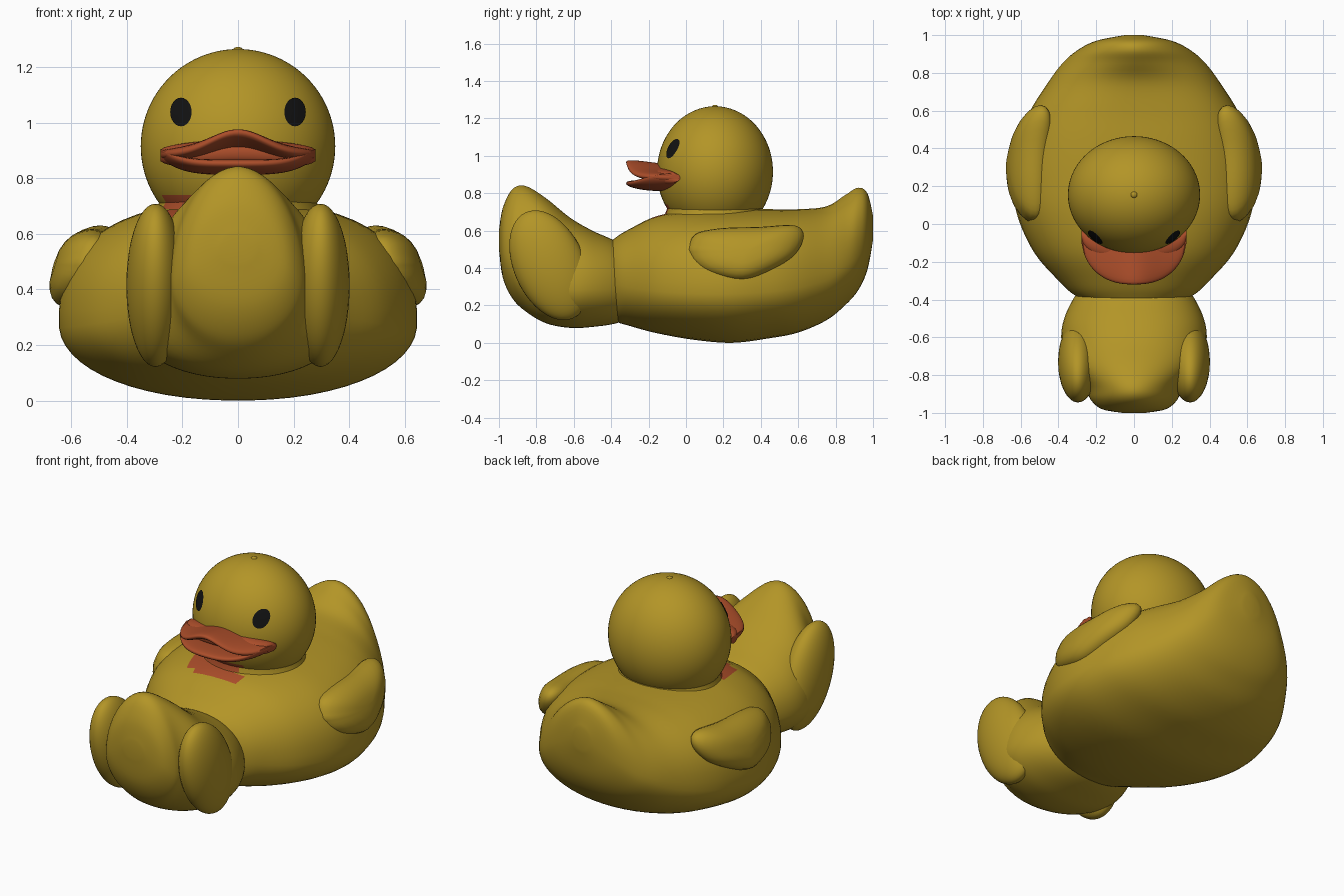
import bpy, bmesh, math
from mathutils import Matrix, Vector

if "Cube" in bpy.data.objects:
    bpy.data.objects.remove(bpy.data.objects["Cube"])


def material(name, rgb):
    m = bpy.data.materials.new(name)
    m.diffuse_color = (*rgb, 1)
    m.use_nodes = True
    m.node_tree.nodes["Principled BSDF"].inputs["Base Color"].default_value = m.diffuse_color
    return m


YELLOW = material("yellow", (0.45, 0.30, 0.02))
ORANGE = material("orange", (0.41, 0.075, 0.023))
BLACK = material("black", (0.006, 0.006, 0.006))


def finish(name, bm, mat, angle=60):
    bmesh.ops.recalc_face_normals(bm, faces=bm.faces)
    me = bpy.data.meshes.new(name)
    bm.to_mesh(me)
    bm.free()
    me.materials.append(mat)
    ob = bpy.data.objects.new(name, me)
    bpy.context.collection.objects.link(ob)
    bpy.ops.object.select_all(action='DESELECT')
    bpy.context.view_layer.objects.active = ob
    ob.select_set(True)
    bpy.ops.object.shade_smooth_by_angle(angle=math.radians(angle))
    return ob


def loft(name, rings, mat):
    """Skin a list of closed rings and cap both ends."""
    bm = bmesh.new()
    vs = [[bm.verts.new(p) for p in r] for r in rings]
    n = len(vs[0])
    for a, b in zip(vs, vs[1:]):
        for i in range(n):
            j = (i + 1) % n
            bm.faces.new((a[i], a[j], b[j], b[i]))
    for r in (vs[0], vs[-1]):
        bm.faces.new(r)
    return finish(name, bm, mat)


def spline(rows, steps=5):
    """Catmull-Rom interpolation through rows of numbers."""
    out = []
    for i in range(len(rows) - 1):
        p = [rows[max(0, min(len(rows) - 1, i + k))] for k in (-1, 0, 1, 2)]
        for s in range(steps):
            t = s / steps
            out.append([0.5 * (2 * b + (c - a) * t + (2 * a - 5 * b + 4 * c - d) * t * t
                               + (3 * b - a - 3 * c + d) * t ** 3) for a, b, c, d in zip(*p)])
    return out + [list(rows[-1])]


def spow(v, e):
    return math.copysign(abs(v) ** e, v)


def hull(name, rows, mat, n=56):
    """Rows: y, bottom, top, half width, height of widest point, upper fullness."""
    rings = []
    for y, zb, zt, w, zm, full in spline(rows):
        ring = []
        for i in range(n):
            a = 2 * math.pi * (i + 0.5) / n
            c, s = math.cos(a), math.sin(a)
            e = 2 / full if s > 0 else 2 / 2.1
            ring.append((w * spow(c, e), y, zm + ((zt - zm) if s > 0 else (zm - zb)) * spow(s, e)))
        rings.append(ring)
    return loft(name, rings, mat)


# Body with upturned tail
body = hull("body", [
    (-0.47, 0.33, 0.37, 0.02, 0.35, 2.0), (-0.44, 0.20, 0.50, 0.18, 0.34, 2.1),
    (-0.38, 0.12, 0.56, 0.31, 0.33, 2.2), (-0.30, 0.09, 0.61, 0.40, 0.31, 2.3),
    (-0.15, 0.05, 0.68, 0.53, 0.29, 2.4), (0.05, 0.015, 0.71, 0.62, 0.28, 2.5),
    (0.25, 0.00, 0.715, 0.645, 0.28, 2.5), (0.45, 0.025, 0.715, 0.61, 0.29, 2.5),
    (0.60, 0.055, 0.715, 0.55, 0.31, 2.4), (0.75, 0.12, 0.73, 0.455, 0.35, 2.1),
    (0.85, 0.20, 0.79, 0.38, 0.40, 1.75), (0.92, 0.28, 0.83, 0.30, 0.45, 1.75),
    (0.97, 0.39, 0.80, 0.20, 0.53, 1.9), (1.00, 0.55, 0.68, 0.05, 0.61, 2.0)], YELLOW)

# Front lobe with a raised tip
hull("front_lobe", [
    (-0.25, 0.15, 0.45, 0.20, 0.30, 2.0), (-0.37, 0.105, 0.54, 0.305, 0.30, 2.2),
    (-0.50, 0.085, 0.60, 0.37, 0.30, 2.2), (-0.62, 0.08, 0.67, 0.385, 0.30, 2.1),
    (-0.75, 0.105, 0.775, 0.35, 0.34, 2.0), (-0.86, 0.17, 0.84, 0.26, 0.42, 1.9),
    (-0.93, 0.24, 0.82, 0.23, 0.45, 1.9), (-0.98, 0.35, 0.72, 0.17, 0.50, 2.0),
    (-1.00, 0.50, 0.60, 0.06, 0.55, 2.0)], YELLOW)


def ellipsoid(name, center, radii, mat, tilt=0, seg=48):
    bm = bmesh.new()
    m = Matrix.Translation(center) @ Matrix.Rotation(tilt, 4, 'X') @ Matrix.Diagonal((*radii, 1))
    bmesh.ops.create_uvsphere(bm, u_segments=seg, v_segments=seg * 2 // 3, radius=1, matrix=m)
    return finish(name, bm, mat)


# Side lobes beside the front lobe, and wings on the flanks
WING = [(0.01, 0.50), (0.05, 0.58), (0.18, 0.612), (0.40, 0.62), (0.58, 0.628), (0.63, 0.57),
        (0.58, 0.47), (0.46, 0.39), (0.30, 0.335), (0.13, 0.37), (0.04, 0.43)]
outline = spline(WING + WING[:1], 4)[:-1]
for side, tag in ((-1, "left"), (1, "right")):
    ellipsoid(f"side_lobe_{tag}", (side * 0.297, -0.73, 0.415), (0.105, 0.19, 0.31), YELLOW, 0.42, 40)
    rings = []
    for k in range(13):
        a = math.radians(-87 + 174 * k / 12)
        f = math.cos(a) ** 0.75
        ring = []
        for y, z in outline:
            py, pz = 0.32 + (y - 0.32) * f, 0.49 + (z - 0.49) * f
            x = 0.57 + 0.10 * math.sin(a) - 0.3 * (pz - 0.47) - 0.35 * (py - 0.27) ** 2
            ring.append((side * x, py, pz))
        rings.append(ring)
    loft(f"wing_{tag}", rings, YELLOW)

# Head with a small nub on the crown
HC, HR = Vector((0, 0.155, 0.915)), Vector((0.35, 0.31, 0.35))
head = ellipsoid("head", HC, HR, YELLOW, seg=72)
ellipsoid("crown_nub", (0, 0.155, 1.26), (0.018, 0.018, 0.013), YELLOW, seg=12)

# Neck blending head into body
loft("neck", [[(r * 1.1 * math.cos(2 * math.pi * i / 48), 0.155 + r * math.sin(2 * math.pi * i / 48), z)
               for i in range(48)] for z, r in ((0.60, 0.28), (0.69, 0.267), (0.715, 0.257),
                                                (0.74, 0.258), (0.80, 0.285))], YELLOW)

# Orange patch at the base of the neck
for ob in (body, head, bpy.data.objects["neck"]):
    ob.data.materials.append(ORANGE)
    for p in ob.data.polygons:
        c = p.center
        if -0.27 < c.x < 0.09 and -0.17 < c.y < 0.05 and 0.66 < c.z < 0.745:
            p.material_index = 1


# Bill: a crescent lofted sideways, its sections following a bent centre line
def bill(name, back, reach, mid, thick):
    rings, n = [], 28
    for k in range(41):
        u = -0.995 + 1.99 * k / 40
        edge = (1 - abs(u) ** 2.4) ** 0.5
        front = -0.07 - reach * edge
        rear = back - 0.02 * edge
        ring = []
        for i in range(n):
            a = 2 * math.pi * i / n
            t = 0.5 - 0.5 * math.cos(a)
            y = rear + (front - rear) * t
            z = mid(u, t) + thick * (0.35 + 0.65 * edge) * spow(math.sin(a), 0.8)
            ring.append((0.28 * u, y, z))
        rings.append(ring)
    return loft(name, rings, ORANGE)


def bell(u):
    return math.exp(-(u / 0.5) ** 2)


bill("upper_bill", -0.03, 0.25, lambda u, t: 0.885 + 0.045 * bell(u) + 0.035 * t * t * bell(u), 0.027)
bill("lower_bill", -0.03, 0.25, lambda u, t: 0.885 - 0.05 * (1 - u ** 4) + 0.018 * t * t, 0.026)
bill("mouth_lining", -0.03, 0.13, lambda u, t: 0.882 + 0.01 * bell(u), 0.05)

# Eyes: thin ovals wrapped on the head
for side, tag in ((-1, "left"), (1, "right")):
    bm = bmesh.new()
    rows = []
    for r in (0.02, 0.35, 0.7, 1.0):
        row = []
        for i in range(24):
            a = 2 * math.pi * i / 24
            x = side * (0.203 + 0.038 * r * math.cos(a))
            z = 1.037 + 0.051 * r * math.sin(a)
            q = 1 - ((x - HC.x) / HR.x) ** 2 - ((z - HC.z) / HR.z) ** 2
            p = Vector((x, HC.y - HR.y * math.sqrt(q), z))
            row.append(bm.verts.new(HC + (p - HC) * 1.012))
        rows.append(row)
    bm.faces.new(rows[0])
    for a, b in zip(rows, rows[1:]):
        for i in range(24):
            j = (i + 1) % 24
            bm.faces.new((a[i], a[j], b[j], b[i]))
    eye = finish(f"eye_{tag}", bm, BLACK)
    # keep the plates facing outward
    if eye.data.polygons[0].normal.y > 0:
        eye.data.flip_normals()
